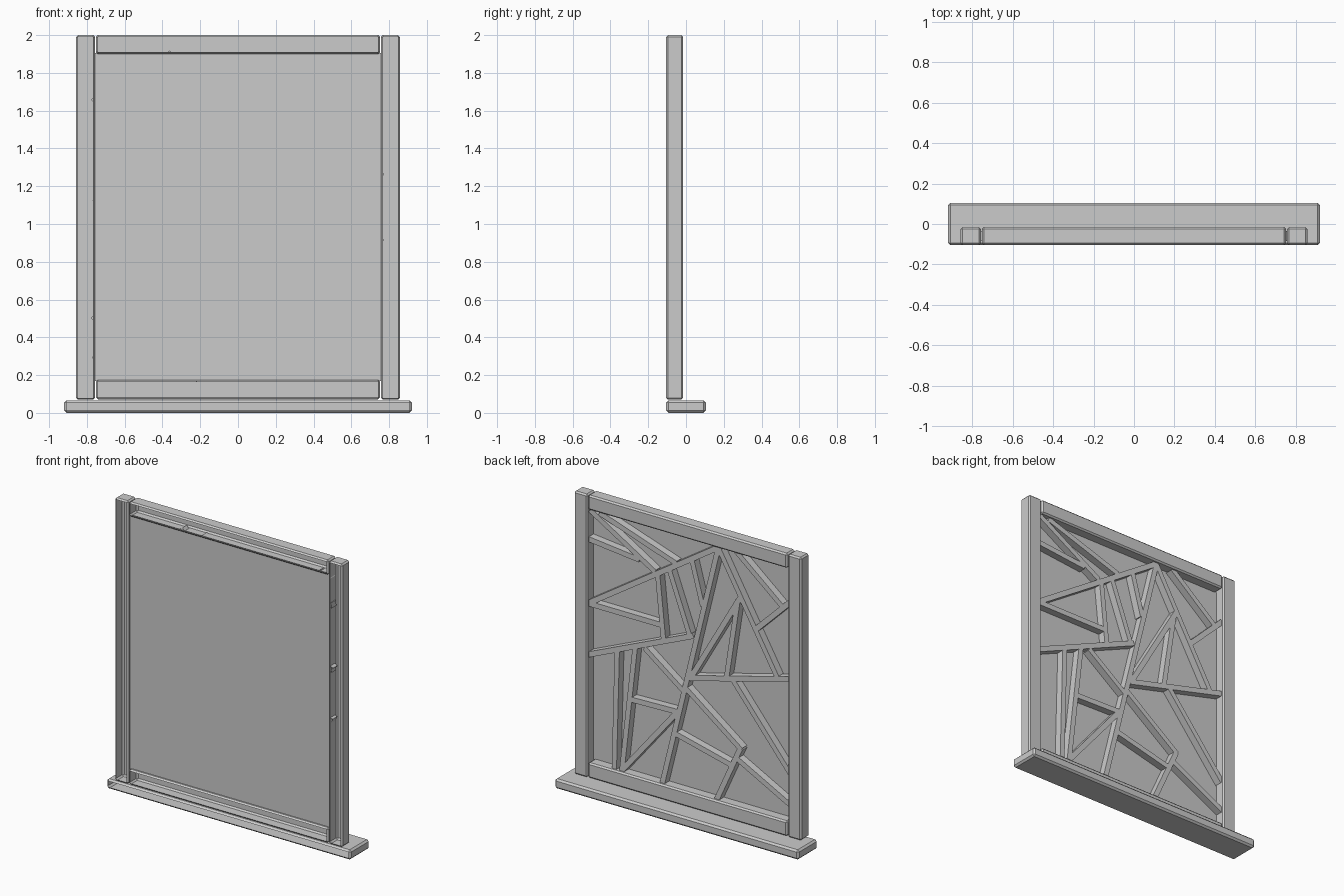
import bpy, bmesh
from mathutils import Vector, Matrix

if "Cube" in bpy.data.objects:
    bpy.data.objects.remove(bpy.data.objects["Cube"])


def finish(name, bm):
    me = bpy.data.meshes.new(name)
    bm.to_mesh(me)
    bm.free()
    ob = bpy.data.objects.new(name, me)
    bpy.context.collection.objects.link(ob)
    return ob


def open_box(name, x0, x1, y0, y1, z0, z1, bevel=0.01):
    """Chamfered box whose wall side (-y) is left open."""
    bm = bmesh.new()
    bmesh.ops.create_cube(bm, size=1)
    for v in bm.verts:
        v.co = ((x0 + x1) / 2 + v.co.x * (x1 - x0),
                (y0 + y1) / 2 + v.co.y * (y1 - y0),
                (z0 + z1) / 2 + v.co.z * (z1 - z0))
    bmesh.ops.bevel(bm, geom=bm.edges[:], offset=bevel, segments=1,
                    affect='EDGES', profile=0.5)
    bm.normal_update()
    front = [f for f in bm.faces if f.normal.y < -0.99]
    bmesh.ops.delete(bm, geom=front, context='FACES')
    return finish(name, bm)


FRONT, BACK = -0.105, -0.015
PANE_Y, BAR_BACK, BAR_W = -0.085, -0.035, 0.036

# sill and frame
open_box("sill", -0.92, 0.92, -0.105, 0.105, 0.0, 0.066, 0.012)
open_box("left_post", -0.857, -0.757, FRONT, BACK, 0.07, 2.0)
open_box("right_post", 0.757, 0.857, FRONT, BACK, 0.07, 2.0)
open_box("top_rail", -0.752, 0.752, FRONT, BACK, 1.9, 2.0)
open_box("bottom_rail", -0.752, 0.752, FRONT, BACK, 0.072, 0.175)

# flat pane
bm = bmesh.new()
bm.faces.new([bm.verts.new((x, PANE_Y, z)) for x, z in
              ((-0.757, 0.17), (0.757, 0.17), (0.757, 1.905), (-0.757, 1.905))])
finish("pane", bm)

# irregular lattice bars: x, z of start and end
bars = [
    (.765, 1.25, -.22, 1.895), (.765, .90, -.03, 1.24), (-.22, 1.90, .205, .17),
    (-.22, 1.89, -.66, 1.13), (.0, .945, -.765, 1.14), (-.765, 1.67, -.5, 1.41),
    (-.35, 1.905, -.70, 1.62), (-.38, 1.59, -.01, .95), (-.365, 1.57, -.28, 1.02),
    (.24, 1.59, .195, 1.15), (.15, 1.64, .0, 1.24), (-.015, 1.77, -.10, 1.46),
    (.75, 1.89, .26, 1.60), (.68, 1.89, .10, 1.70), (.765, 1.69, .38, 1.65),
    (.765, 1.25, .22, 1.25), (.545, .99, .567, .17), (.41, 1.04, .51, .17),
    (.09, .69, .51, .18), (.46, .68, .09, .69), (.34, 1.06, .04, .84),
    (.03, .87, -.39, .56), (-.327, 1.02, -.765, .49), (.12, .54, -.34, .43),
    (-.385, .57, -.205, .17), (-.36, .49, -.765, .28),
]
bm = bmesh.new()
for x0, z0, x1, z1 in bars:
    a, b = Vector((x0, 0, z0)), Vector((x1, 0, z1))
    side = (b - a).normalized().cross(Vector((0, 1, 0))) * BAR_W / 2
    corners = [a - side, a + side, b + side, b - side]
    lo = [bm.verts.new((p.x, PANE_Y, p.z)) for p in corners]
    hi = [bm.verts.new((p.x, BAR_BACK, p.z)) for p in corners]
    bm.faces.new(hi)
    for i in range(4):
        j = (i + 1) % 4
        bm.faces.new((lo[i], lo[j], hi[j], hi[i]))
bm.normal_update()
# make faces point outwards (back faces towards +y)
flip = [f for f in bm.faces if abs(f.normal.y) > 0.9 and f.normal.y < 0]
if flip:
    bmesh.ops.reverse_faces(bm, faces=bm.faces[:])
finish("lattice_bars", bm)
bpy.data.objects["pane"].data.flip_normals()
